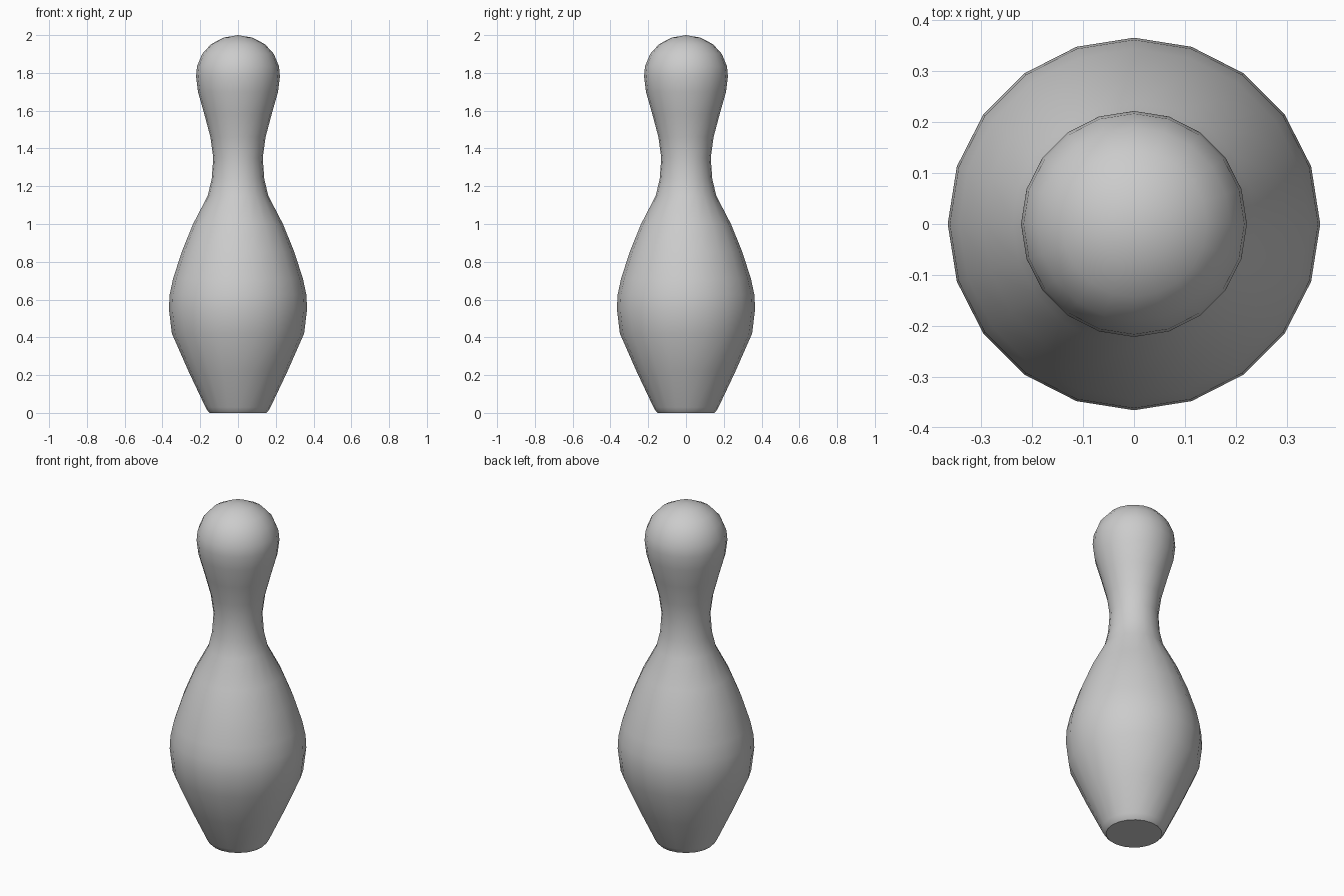
import bpy, bmesh, math

if "Cube" in bpy.data.objects:
    bpy.data.objects.remove(bpy.data.objects["Cube"])

SIDES = 20

# Half profile (radius, height) from the base to the crown
profile = [
    (0.150, 0.005), (0.160, 0.010), (0.172, 0.030), (0.262, 0.220),
    (0.350, 0.420), (0.366, 0.550), (0.362, 0.625), (0.344, 0.710),
    (0.297, 0.855), (0.238, 1.000), (0.160, 1.150), (0.139, 1.240),
    (0.131, 1.350), (0.146, 1.460), (0.178, 1.580), (0.212, 1.700),
    (0.222, 1.780), (0.217, 1.835), (0.190, 1.900), (0.143, 1.952),
    (0.075, 1.987),
]
profile[0] = (0.150, 0.0)

bm = bmesh.new()

# Lathe the profile into rings of quads
rings = []
for r, z in profile:
    rings.append([bm.verts.new((r * math.cos(2 * math.pi * i / SIDES),
                                r * math.sin(2 * math.pi * i / SIDES), z))
                  for i in range(SIDES)])
for low, high in zip(rings, rings[1:]):
    for i in range(SIDES):
        j = (i + 1) % SIDES
        bm.faces.new((low[i], low[j], high[j], high[i]))

# Flat base and rounded crown
bm.faces.new(rings[0][::-1])
tip = bm.verts.new((0, 0, 2.0))
for i in range(SIDES):
    bm.faces.new((rings[-1][i], rings[-1][(i + 1) % SIDES], tip))

mesh = bpy.data.meshes.new("pin_body")
bm.to_mesh(mesh)
bm.free()
pin = bpy.data.objects.new("pin_body", mesh)
bpy.context.collection.objects.link(pin)

# Smooth shading with a crisp base edge
bpy.context.view_layer.objects.active = pin
pin.select_set(True)
bpy.ops.object.shade_smooth_by_angle(angle=math.radians(40))
